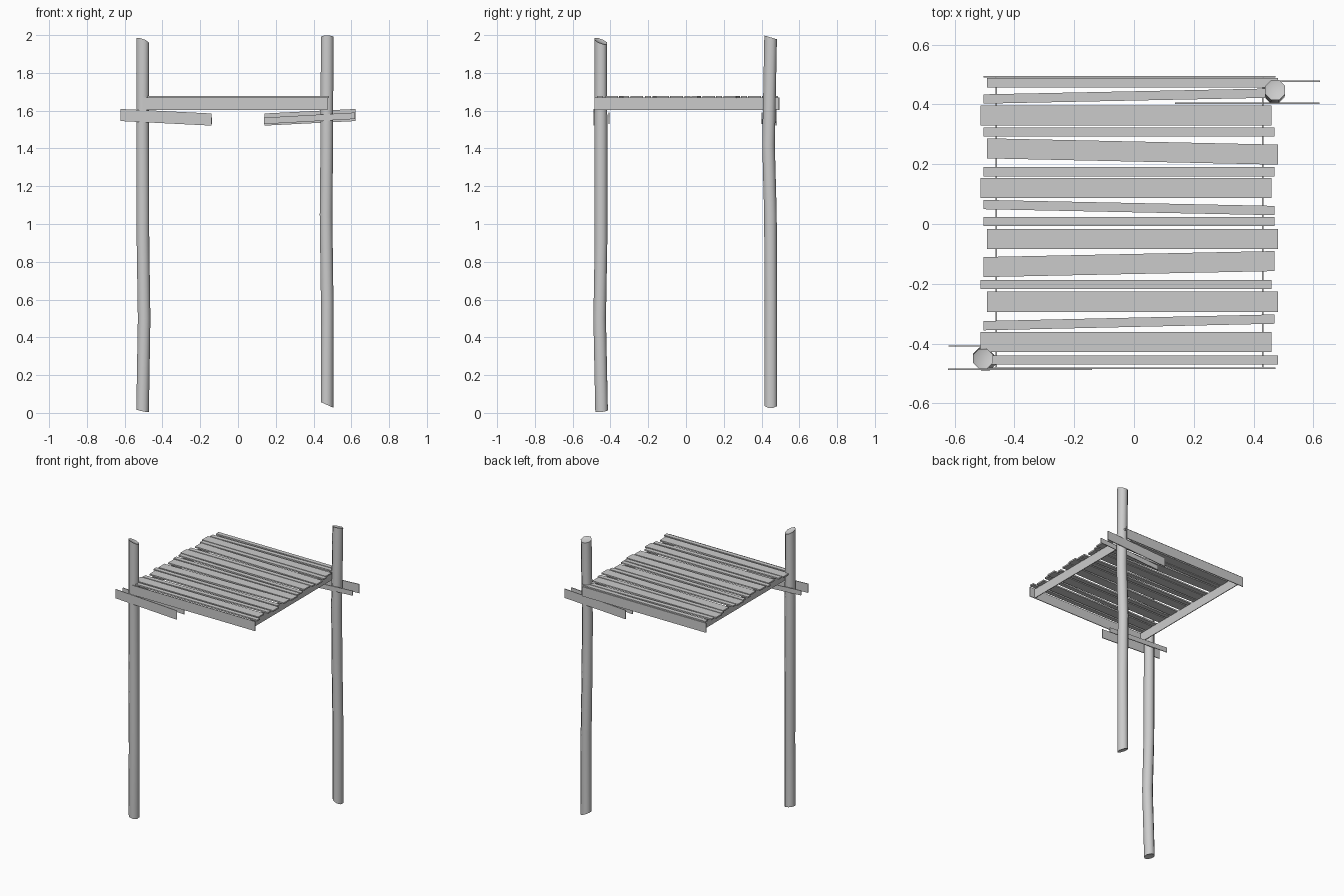
import bpy, bmesh, math
from mathutils import Vector

cube = bpy.data.objects.get("Cube")
if cube:
    bpy.data.objects.remove(cube, do_unlink=True)

wood = bpy.data.materials.new("grey_wood")
wood.use_nodes = True
GREY = (0.6, 0.6, 0.6, 1)
wood.diffuse_color = GREY
wood.node_tree.nodes["Principled BSDF"].inputs["Base Color"].default_value = GREY


def finish(bm, name, smooth=False):
    bmesh.ops.recalc_face_normals(bm, faces=bm.faces)
    mesh = bpy.data.meshes.new(name)
    bm.to_mesh(mesh)
    bm.free()
    mesh.materials.append(wood)
    obj = bpy.data.objects.new(name, mesh)
    bpy.context.collection.objects.link(obj)
    if smooth:
        bpy.ops.object.select_all(action='DESELECT')
        obj.select_set(True)
        bpy.context.view_layer.objects.active = obj
        bpy.ops.object.shade_smooth_by_angle(angle=math.radians(50))
    return obj


def board(name, start, end, width, thick, upright=True):
    """Straight plank between two end centres, with square-cut ends."""
    across = Vector((0, 0, width / 2)) if upright else Vector((0, width / 2, 0))
    along = Vector(end) - Vector(start)
    depth = along.cross(across).normalized() * thick / 2
    bm = bmesh.new()
    rings = []
    for p in (Vector(start), Vector(end)):
        rings.append([bm.verts.new(p + across * a + depth * d)
                      for a, d in ((1, 1), (1, -1), (-1, -1), (-1, 1))])
    a, b = rings
    bm.faces.new(a)
    bm.faces.new(b)
    for i in range(4):
        j = (i + 1) % 4
        bm.faces.new((a[i], a[j], b[j], b[i]))
    return finish(bm, name)


def post(name, path, bottom_slope, top_slope, radius=0.036, sides=8):
    """Slightly crooked pole with slanted ends and a sunk core."""
    bm = bmesh.new()
    rings = []
    for k, (x, y, z) in enumerate(path):
        slope = bottom_slope if k == 0 else top_slope if k == len(path) - 1 else (0, 0)
        ring = []
        for i in range(sides):
            t = math.tau * (i + 0.5) / sides
            dx, dy = radius * math.cos(t), radius * math.sin(t)
            ring.append(bm.verts.new((x + dx, y + dy, z + dx * slope[0] + dy * slope[1])))
        rings.append(ring)
    for a, b in zip(rings, rings[1:]):
        for i in range(sides):
            j = (i + 1) % sides
            bm.faces.new((a[i], a[j], b[j], b[i]))
    caps = [bm.faces.new(rings[0][::-1]), bm.faces.new(rings[-1])]
    bm.normal_update()
    bmesh.ops.inset_individual(bm, faces=caps, thickness=0.009, depth=-0.004)
    return finish(bm, name, smooth=True)


# Posts at two opposite corners
post("front_right_post",
     [(-.505, -.447, .012), (-.497, -.457, .5), (-.503, -.45, .9), (-.505, -.45, 1.5), (-.505, -.451, 1.968)],
     (-.2, .1), (-.35, -.35))
post("back_left_post",
     [(.472, .449, .042), (.472, .449, .6), (.466, .447, 1.05), (.47, .437, 1.42), (.472, .448, 1.988)],
     (-.45, 0), (0, -.3))

# Upright frame boards around the deck
RAIL_Z, RAIL_H, THIN = 1.637, .068, .005
for name, y in (("front_rail", -.483), ("back_rail", .493)):
    board(name, (-.503, y, RAIL_Z), (.473, y, RAIL_Z), RAIL_H, THIN)
for name, x in (("right_rail", -.46), ("left_rail", .43)):
    board(name, (x, -.483, RAIL_Z), (x, .493, RAIL_Z), RAIL_H, THIN)

# Short cleats clamping each post, wide outside and narrow inside
for name, s, outer_y, inner_y in (("front", -1, -.486, -.408), ("back", 1, .477, .403)):
    board(name + "_outer_cleat", (s * .14, outer_y, 1.553), (s * .622, outer_y, 1.577), .064, THIN)
    board(name + "_inner_cleat", (s * .137, inner_y, 1.546), (s * .62, inner_y, 1.573), .034, THIN)

# Deck slats: y at right end, y at left end, wide or narrow, sideways shift
N, W = .031, .067
slats = [(.472, .472, N, 1), (.418, .438, N, 0), (.363, .363, W, -1), (.308, .308, N, 0),
         (.253, .232, W, 1), (.175, .175, N, 0), (.12, .12, W, -1), (.065, .045, N, 0),
         (.008, .008, N, 0), (-.05, -.05, W, 1), (-.144, -.124, W, 0), (-.202, -.202, N, -1),
         (-.26, -.26, W, 1), (-.34, -.318, N, 0), (-.394, -.394, W, -1), (-.455, -.455, N, 1)]
for i, (y0, y1, width, shift) in enumerate(slats, 1):
    dx = shift * .011
    board(f"deck_slat_{i}", (-.503 + dx, y0, 1.673), (.47 + dx, y1, 1.673), width, .01, upright=False)
